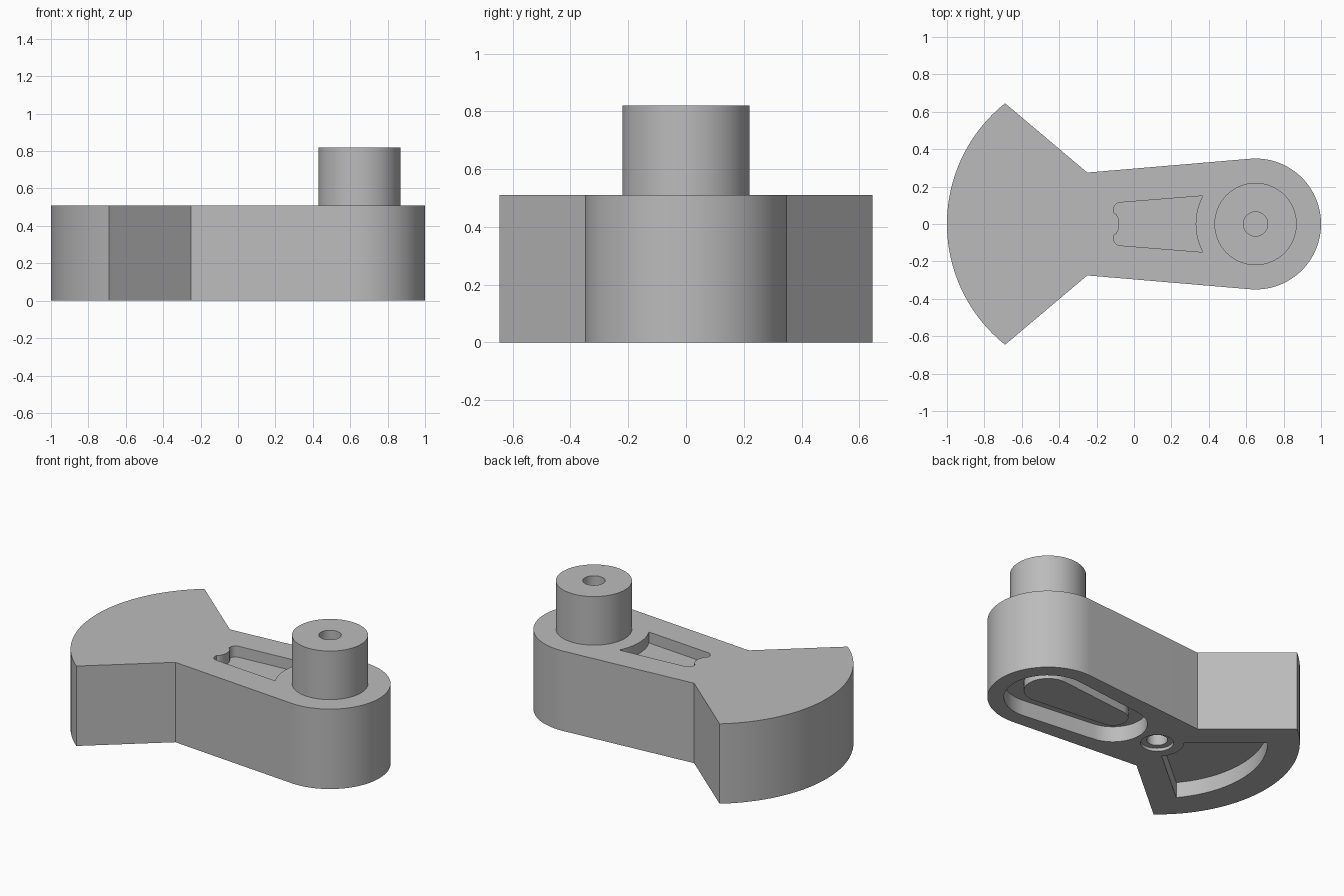
import bpy
import bmesh
from math import sin, cos, acos, radians, pi

cube = bpy.data.objects.get("Cube")
if cube:
    bpy.data.objects.remove(cube, do_unlink=True)

metal = bpy.data.materials.new("plain_grey")
metal.use_nodes = True
GREY = (0.5, 0.5, 0.5, 1)
metal.diffuse_color = GREY
metal.node_tree.nodes["Principled BSDF"].inputs["Base Color"].default_value = GREY

PIN_X, HUB_X = 0.65, -0.174   # the two centres that the arcs share
HEIGHT, TOP = 0.51, 0.82


def arc(cx, r, start, end, steps=32, cy=0.0):
    """Points on an arc, angles in degrees."""
    angles = [radians(start + (end - start) * i / steps) for i in range(steps + 1)]
    return [(cx + r * cos(a), cy + r * sin(a)) for a in angles]


def circle(cx, r, steps=64):
    return arc(cx, r, 0, 360, steps)[:-1]


def tapered_slot(x_big, r_big, x_small, r_small):
    """Two circles joined by their tangent lines."""
    t = acos((r_small - r_big) / (x_big - x_small)) * 180 / pi
    return arc(x_big, r_big, -t, t) + arc(x_small, r_small, t, 360 - t)


def prism(name, outline, z0, z1):
    bm = bmesh.new()
    face = bm.faces.new([bm.verts.new((x, y, z0)) for x, y in outline])
    moved = bmesh.ops.extrude_face_region(bm, geom=[face])["geom"]
    verts = [v for v in moved if isinstance(v, bmesh.types.BMVert)]
    bmesh.ops.translate(bm, verts=verts, vec=(0, 0, z1 - z0))
    bmesh.ops.recalc_face_normals(bm, faces=bm.faces)
    mesh = bpy.data.meshes.new(name)
    bm.to_mesh(mesh)
    bm.free()
    mesh.materials.append(metal)
    obj = bpy.data.objects.new(name, mesh)
    bpy.context.collection.objects.link(obj)
    return obj


def activate(obj):
    bpy.ops.object.select_all(action="DESELECT")
    obj.select_set(True)
    bpy.context.view_layer.objects.active = obj


def cut(obj, outline, z0, z1):
    cutter = prism("cutter", outline, z0, z1)
    cutter.hide_render = True
    mod = obj.modifiers.new("pocket", "BOOLEAN")
    mod.operation, mod.solver, mod.object = "DIFFERENCE", "EXACT", cutter
    activate(obj)
    bpy.ops.object.modifier_apply(modifier=mod.name)
    bpy.data.objects.remove(cutter, do_unlink=True)


# Arm with a round nose and a fan-shaped counterweight
fan = arc(HUB_X, 0.826, 128.6, 231.4, 64)
outline = arc(PIN_X, 0.35, -94.8, 94.8, 64) + [(-0.25, 0.275)] + fan + [(-0.25, -0.275)]
arm = prism("crank_arm", outline, 0, HEIGHT)

# Shallow pocket on top, with a curved end facing each centre
upper = arc(-0.07, 0.04, 92, 200, 10, cy=0.075)
nook = arc(HUB_X, 0.095, 34, -34, 16)
lower = [(x, -y) for x, y in reversed(upper)]
pin_side = arc(PIN_X, 0.32, 208, 152, 16)
cut(arm, upper + nook + lower + pin_side, HEIGHT - 0.07, HEIGHT + 0.1)

# Recesses underneath: slot, hub bore and fan pocket
cut(arm, tapered_slot(PIN_X, 0.255, 0.16, 0.2), -0.1, 0.1)
cut(arm, circle(HUB_X, 0.095), -0.1, 0.02)
cut(arm, circle(HUB_X, 0.06), -0.1, 0.35)
cut(arm, arc(HUB_X, 0.64, 140, 220) + arc(HUB_X, 0.155, 220, 140), -0.1, 0.1)

# Raised island inside the slot
island = prism("slot_island", tapered_slot(PIN_X, 0.14, 0.16, 0.09), 0.045, 0.12)

# Crank pin with a blind hole
pin = prism("crank_pin", circle(PIN_X, 0.22), HEIGHT - 0.01, TOP)
cut(pin, circle(PIN_X, 0.065), TOP - 0.25, TOP + 0.1)

for part in (arm, island, pin):
    activate(part)
    bpy.ops.object.shade_smooth_by_angle(angle=radians(25))
